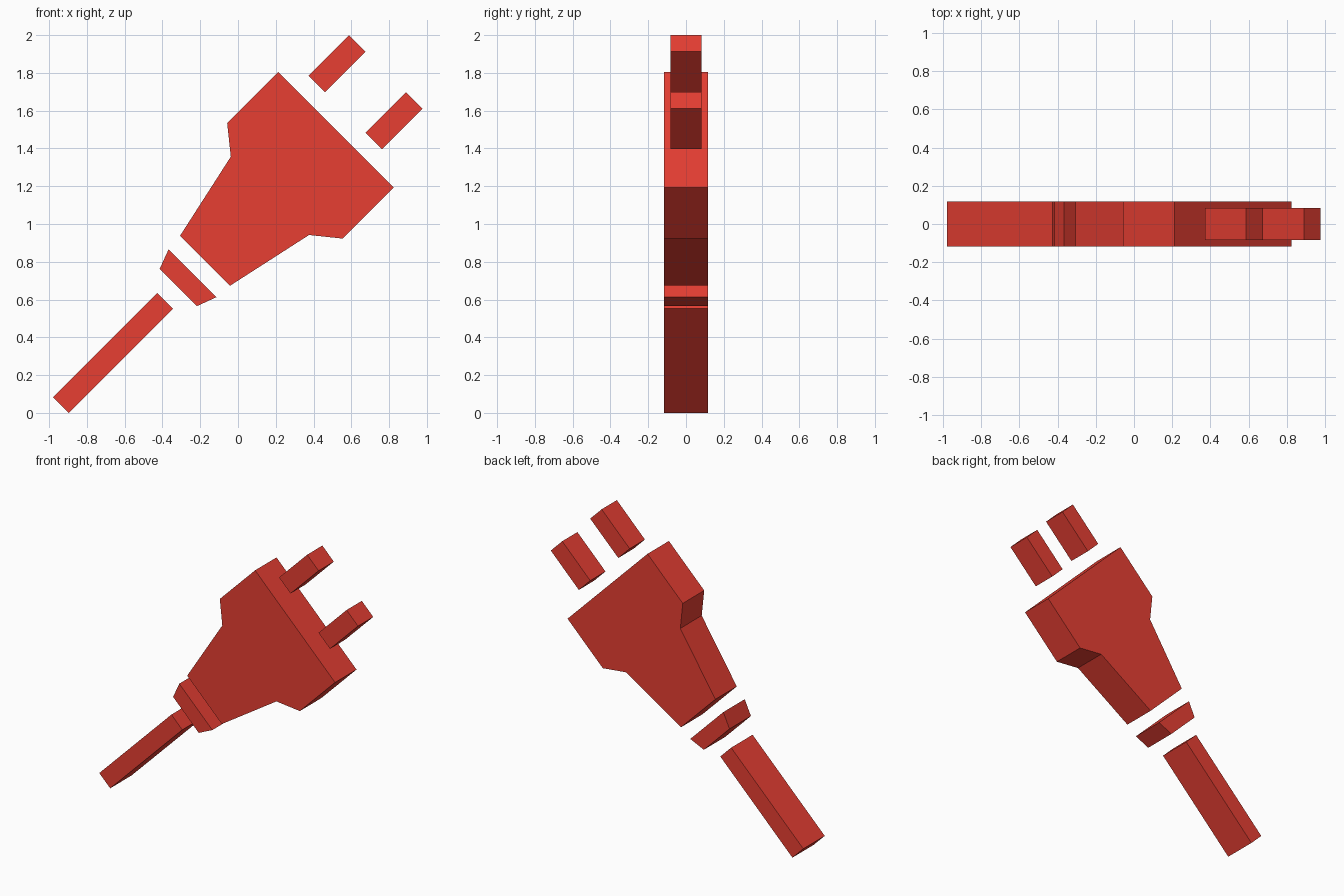
import bpy, bmesh
from math import sqrt

if "Cube" in bpy.data.objects:
    bpy.data.objects.remove(bpy.data.objects["Cube"])

red = bpy.data.materials.new("plug_red")
red.diffuse_color = (0.905, 0.056, 0.037, 1)
red.use_nodes = True
red.node_tree.nodes["Principled BSDF"].inputs["Base Color"].default_value = red.diffuse_color

CENTRE_Z = 0.98   # height at which the 45 degree plug axis crosses x = 0


def slab(name, profile, half_depth):
    """Extrude a (u along axis, v across axis) profile through y."""
    bm = bmesh.new()
    verts = [bm.verts.new(((u - v) / sqrt(2), -half_depth, CENTRE_Z + (u + v) / sqrt(2)))
             for u, v in profile]
    face = bm.faces.new(verts)
    ext = bmesh.ops.extrude_face_region(bm, geom=[face])
    moved = [g for g in ext["geom"] if isinstance(g, bmesh.types.BMVert)]
    bmesh.ops.translate(bm, verts=moved, vec=(0, 2 * half_depth, 0))
    bmesh.ops.recalc_face_normals(bm, faces=bm.faces)
    mesh = bpy.data.meshes.new(name)
    bm.to_mesh(mesh)
    bm.free()
    mesh.materials.append(red)
    obj = bpy.data.objects.new(name, mesh)
    bpy.context.collection.objects.link(obj)
    return obj


def mirrored(half):
    """Close a half profile by mirroring it across the plug axis."""
    return half + [(u, -v) for u, v in reversed(half)]


# plug body, strain relief collar and cable
slab("plug_body", mirrored([(0.734, 0.433), (0.352, 0.433), (0.239, 0.293), (-0.247, 0.187)]), 0.117)
slab("collar", mirrored([(-0.341, 0.179), (-0.448, 0.139)]), 0.117)
slab("cable", mirrored([(-0.546, 0.059), (-1.327, 0.059)]), 0.117)

# two floating prongs
for name, v in (("upper_prong", 0.244), ("lower_prong", -0.183)):
    slab(name, [(0.833, v - 0.062), (1.137, v - 0.062), (1.137, v + 0.062), (0.833, v + 0.062)], 0.083)
